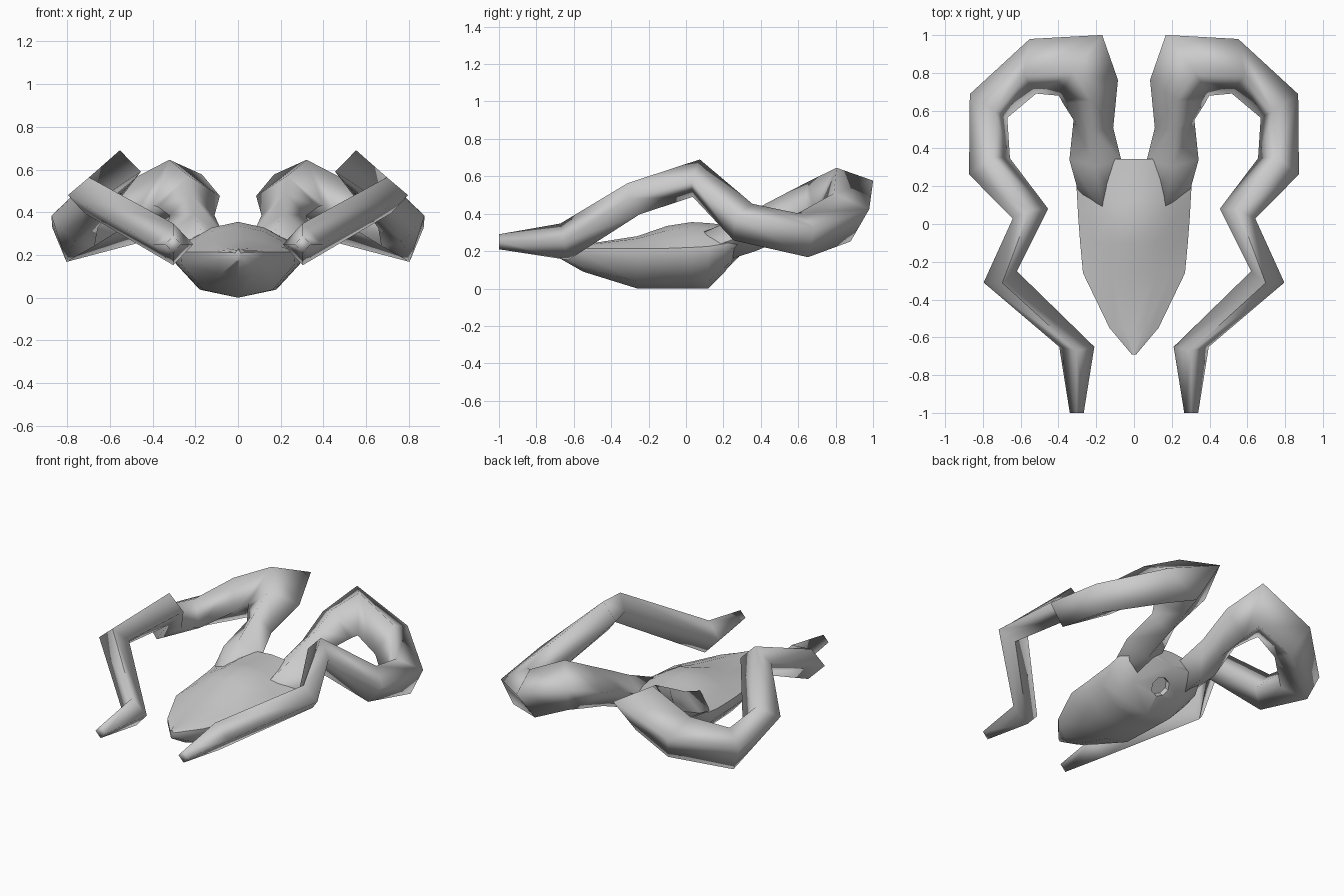
import bpy, math
from mathutils import Vector, Matrix

if "Cube" in bpy.data.objects:
    bpy.data.objects.remove(bpy.data.objects["Cube"])


def make_object(name, verts, faces):
    mesh = bpy.data.meshes.new(name)
    mesh.from_pydata(verts, [], faces)
    mesh.update()
    ob = bpy.data.objects.new(name, mesh)
    bpy.context.collection.objects.link(ob)
    return ob


def loft(name, rings):
    n = len(rings[0])
    verts = [p for ring in rings for p in ring]
    faces = [(k * n + i, k * n + (i + 1) % n, (k + 1) * n + (i + 1) % n, (k + 1) * n + i)
             for k in range(len(rings) - 1) for i in range(n)]
    faces.append(tuple(reversed(range(n))))
    faces.append(tuple(range(len(verts) - n, len(verts))))
    return make_object(name, verts, faces)


def smooth(ob, angle):
    bpy.ops.object.select_all(action='DESELECT')
    ob.select_set(True)
    bpy.context.view_layer.objects.active = ob
    bpy.ops.object.mode_set(mode='EDIT')
    bpy.ops.mesh.select_all(action='SELECT')
    bpy.ops.mesh.normals_make_consistent(inside=False)
    bpy.ops.object.mode_set(mode='OBJECT')
    bpy.ops.object.shade_smooth_by_angle(angle=math.radians(angle))


def diamond_tube(name, path):
    """Bent limb with a four-sided section standing on its edge.
    Each joint: x, y, z, side radius, upright radius, heading x, heading y, roll."""
    pts = [Vector(p[:3]) for p in path]
    dirs = [(b - a).normalized() for a, b in zip(pts, pts[1:])]
    rings = []
    for k, (p, row) in enumerate(zip(pts, path)):
        rs, ru, hx, hy, roll = row[3:]
        slope = (dirs[max(k - 1, 0)] + dirs[min(k, len(dirs) - 1)]).normalized().z
        t = (Vector((hx, hy, 0)).normalized() + Vector((0, 0, slope))).normalized()
        u = (Vector((0, 0, 1)) - t * t.z).normalized()
        u = Matrix.Rotation(math.radians(roll), 3, t) @ u
        v = t.cross(u)
        rings.append([p + u * ru, p + v * rs, p - u * ru, p - v * rs])
    return loft(name, rings)


# Body: y, half width, top, rim height, bottom
sections = [(-0.69, 0.012, 0.225, 0.21, 0.17), (-0.55, 0.13, 0.235, 0.215, 0.09),
            (-0.26, 0.27, 0.28, 0.215, 0.0), (-0.10, 0.285, 0.335, 0.215, 0.0),
            (0.03, 0.295, 0.355, 0.22, 0.0), (0.12, 0.30, 0.35, 0.225, 0.0),
            (0.21, 0.305, 0.34, 0.24, 0.09), (0.345, 0.25, 0.33, 0.285, 0.235)]
rings = []
for y, w, top, rim, bot in sections:
    half = [(0.42 * w, rim + 0.8 * (top - rim)), (0.75 * w, rim + 0.38 * (top - rim)),
            (w, rim), (0.98 * w, rim - 0.28 * (rim - bot)), (0.6 * w, bot + 0.17 * (rim - bot))]
    rings.append([(0, y, top)] + [(x, y, z) for x, z in half] + [(0, y, bot)] +
                 [(-x, y, z) for x, z in reversed(half)])
body = loft("body", rings)
smooth(body, 60)

# Socket under the rear of the belly
axis = Vector((0, 0.7, -0.7))
bpy.ops.mesh.primitive_cylinder_add(vertices=8, radius=0.06, depth=0.09,
                                    location=(0, 0.25, 0.13),
                                    rotation=axis.to_track_quat('Z', 'Y').to_euler())
cutter = bpy.context.object
cutter.name = "socket_cutter"
cutter.hide_render = True
cutter.hide_viewport = True
cut = body.modifiers.new("socket", 'BOOLEAN')
cut.operation = 'DIFFERENCE'
cut.object = cutter
cut.solver = 'EXACT'

# Long folded limbs, from the body out to the foot tip
limb_path = [(0.16, 0.08, 0.20, 0.11, 0.09, 0, 1, 0),
             (0.205, 0.34, 0.295, 0.137, 0.1, 0, 1, 0),
             (0.215, 0.53, 0.385, 0.107, 0.11, -0.2, 1, 0),
             (0.23, 0.70, 0.45, 0.16, 0.13, 0.45, 0.9, 10),
             (0.283, 0.84, 0.505, 0.21, 0.15, 0.8, 0.6, 20),
             (0.535, 0.835, 0.38, 0.152, 0.145, 1, 0, 18),
             (0.77, 0.625, 0.285, 0.125, 0.125, 0.55, -0.84, 20),
             (0.765, 0.305, 0.355, 0.12, 0.11, -0.46, -0.88, 15),
             (0.548, 0.055, 0.59, 0.097, 0.102, -0.26, -0.96, 0),
             (0.708, -0.28, 0.48, 0.093, 0.09, -0.32, -0.94, 0),
             (0.303, -0.65, 0.25, 0.093, 0.1, 0, -1, 0),
             (0.303, -1.0, 0.25, 0.037, 0.04, 0, -1, 0)]
for side, name in ((1, "limb_right"), (-1, "limb_left")):
    limb = diamond_tube(name, limb_path)
    if side < 0:
        limb.data.transform(Matrix.Scale(-1, 4, (1, 0, 0)))
    smooth(limb, 95)
